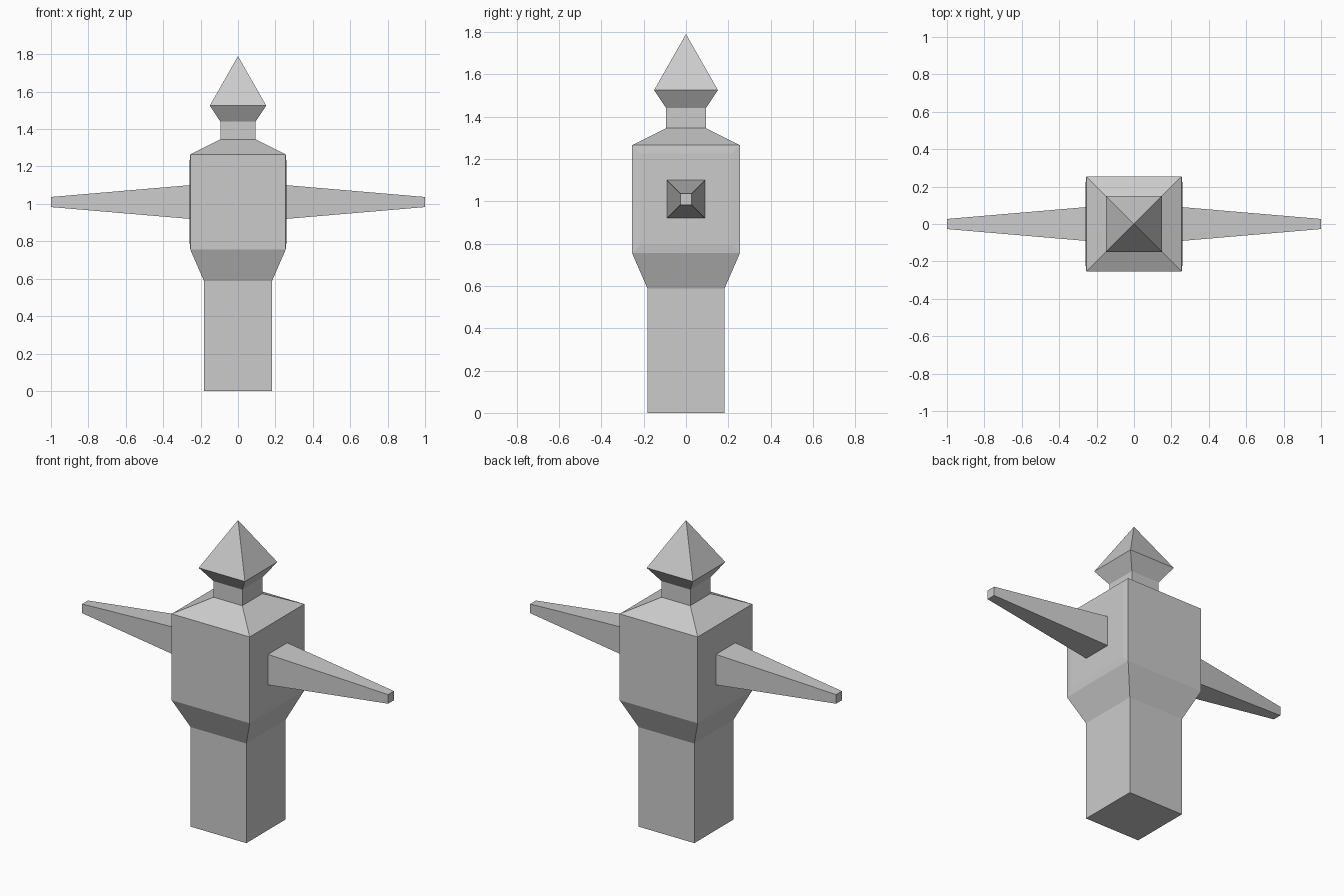
import bpy, bmesh
from mathutils import Matrix

if "Cube" in bpy.data.objects:
    bpy.data.objects.remove(bpy.data.objects["Cube"])


def loft(name, rings, cap_start=False, cap_end=False, matrix=None):
    """Stack square rings (half width, height) along z; width 0 makes a point."""
    bm = bmesh.new()
    corners = ((-1, -1), (1, -1), (1, 1), (-1, 1))
    loops = [[bm.verts.new((cx * w, cy * w, h)) for cx, cy in corners]
             for w, h in rings]
    for a, b in zip(loops, loops[1:]):
        for i in range(4):
            j = (i + 1) % 4
            bm.faces.new((a[i], a[j], b[j], b[i]))
    if cap_start:
        bm.faces.new(loops[0][::-1])
    if cap_end:
        bm.faces.new(loops[-1])
    bmesh.ops.remove_doubles(bm, verts=bm.verts[:], dist=1e-5)
    if matrix:
        bm.transform(matrix)
    mesh = bpy.data.meshes.new(name)
    bm.to_mesh(mesh)
    bm.free()
    obj = bpy.data.objects.new(name, mesh)
    bpy.context.collection.objects.link(obj)
    return obj


# Square leg block
loft("legs", [(0.182, 0), (0.182, 0.588)], cap_start=True)

# Torso with tapered hips and sloped shoulders
loft("torso", [(0.182, 0.588), (0.255, 0.755), (0.255, 1.265), (0.094, 1.345)])

# Neck and pointed head
loft("head", [(0.094, 1.345), (0.094, 1.44), (0.151, 1.525), (0, 1.79)])

# Tapered arms with a barely raised shoulder pad, mirrored in x
to_side = Matrix.Translation((0, 0, 1.01)) @ Matrix.Rotation(1.5707963, 4, 'Y')
arms = loft("arms", [(0.255, 0.255), (0.215, 0.259), (0.09, 0.259), (0.027, 1.0)],
            cap_end=True, matrix=to_side)
mirror = arms.modifiers.new("mirror", 'MIRROR')
mirror.use_axis = (True, False, False)
